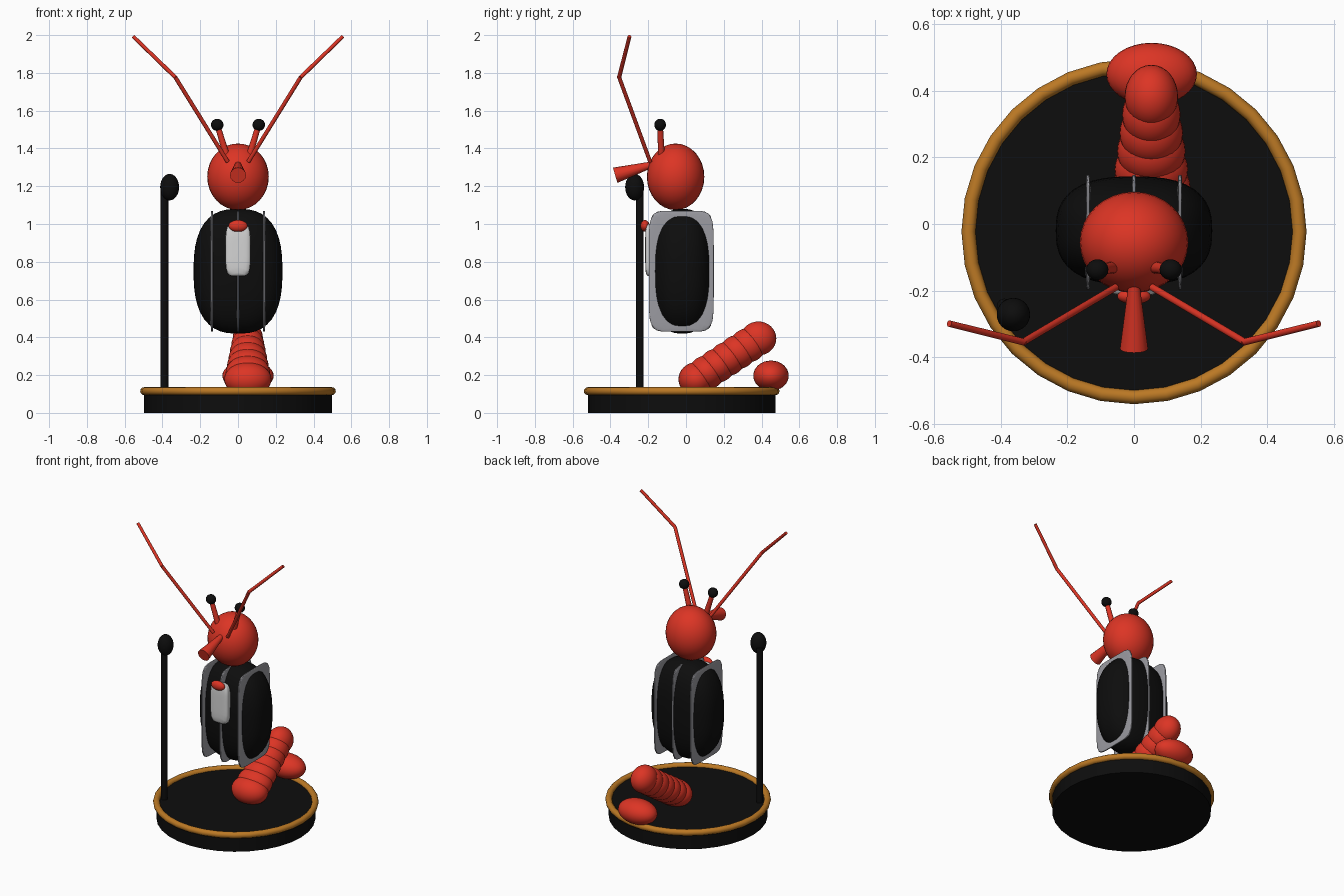
import bpy
import math
from mathutils import Vector

cube = bpy.data.objects.get("Cube")
if cube:
    bpy.data.objects.remove(cube, do_unlink=True)


def material(name, rgb):
    m = bpy.data.materials.new(name)
    m.use_nodes = True
    m.diffuse_color = (*rgb, 1)
    m.node_tree.nodes["Principled BSDF"].inputs["Base Color"].default_value = (*rgb, 1)
    return m


RED = material("shell red", (0.72, 0.035, 0.018))
BLACK = material("black", (0.004, 0.004, 0.004))
GREY = material("fold grey", (0.33, 0.33, 0.36))
WHITE = material("keyboard white", (0.66, 0.66, 0.66))
AMBER = material("rim amber", (0.5, 0.19, 0.018))


def finish(name, mat, angle=40):
    ob = bpy.context.object
    ob.name = name
    ob.data.materials.append(mat)
    bpy.ops.object.shade_smooth_by_angle(angle=math.radians(angle))
    return ob


def blob(name, mat, centre, radii, power=2, segments=32):
    """Ellipsoid; a higher power makes it boxier."""
    bpy.ops.mesh.primitive_uv_sphere_add(segments=segments, ring_count=segments // 2,
                                         radius=1, location=centre)
    ob = bpy.context.object
    for v in ob.data.vertices:
        size = sum(abs(c) ** power for c in v.co) ** (1 / power)
        v.co = Vector(c / size * r for c, r in zip(v.co, radii))
    return finish(name, mat, 60)


def rod(name, mat, start, end, r1, r2, sides=16):
    a, b = Vector(start), Vector(end)
    bpy.ops.mesh.primitive_cone_add(vertices=sides, radius1=r1, radius2=r2,
                                    depth=(b - a).length, location=(a + b) / 2)
    bpy.context.object.rotation_euler = (b - a).to_track_quat("Z", "Y").to_euler()
    return finish(name, mat)


# Round stage with a rim
stage_y = -0.023
rod("stage", BLACK, (0, stage_y, 0), (0, stage_y, 0.115), 0.497, 0.497, 32)
bpy.ops.mesh.primitive_torus_add(location=(0, stage_y, 0.115), major_radius=0.497,
                                 minor_radius=0.021, major_segments=32, minor_segments=12)
finish("stage_rim", AMBER)

# Microphone on its stand
rod("mic_stand", BLACK, (-0.39, -0.245, 0.1), (-0.39, -0.245, 1.18), 0.021, 0.021)
blob("microphone", BLACK, (-0.362, -0.272, 1.195), (0.05, 0.05, 0.07))

# Accordion body, folds, keyboard and hand
blob("accordion_body", BLACK, (0, -0.02, 0.75), (0.235, 0.163, 0.33), 2.6, 48)
for side, x in (("right", -0.138), ("middle", 0), ("left", 0.138)):
    blob("fold_" + side, GREY, (x, -0.025, 0.75), (0.007, 0.172, 0.32), 7, 48)
blob("keyboard", WHITE, (0, -0.19, 0.862), (0.066, 0.026, 0.138), 5)
blob("hand", RED, (0, -0.217, 0.99), (0.05, 0.024, 0.031))

# Head and snout
blob("head", RED, (0, -0.055, 1.25), (0.163, 0.152, 0.176))
rod("snout", RED, (0, -0.175, 1.316), (0, -0.375, 1.258), 0.016, 0.042)

# Eyes and jointed antennae
for side, s in (("left", 1), ("right", -1)):
    rod("eye_stalk_" + side, RED, (s * 0.06, -0.13, 1.36), (s * 0.108, -0.137, 1.52),
        0.018, 0.015)
    blob("eye_" + side, BLACK, (s * 0.11, -0.137, 1.525), (0.033, 0.031, 0.032))
    root, bend, tip = (Vector((s * x, y, z)) for x, y, z in (
        (0.055, -0.19, 1.33), (0.332, -0.354, 1.777), (0.555, -0.299, 1.993)))
    rod("antenna_lower_" + side, RED, root, bend, 0.011, 0.011, 10)
    rod("antenna_upper_" + side, RED, bend, tip, 0.011, 0.010, 10)

# Segmented tail rising to the back, with the fan below its end
count = 7
low, high = Vector((0.052, 0.055, 0.178)), Vector((0.052, 0.383, 0.394))
for i in range(count):
    t = i / (count - 1)
    blob(f"tail_segment_{i + 1}", RED, low.lerp(high, t),
         (0.125 - 0.045 * t, 0.095, 0.09))
blob("tail_fan", RED, (0.053, 0.45, 0.197), (0.136, 0.094, 0.08))
